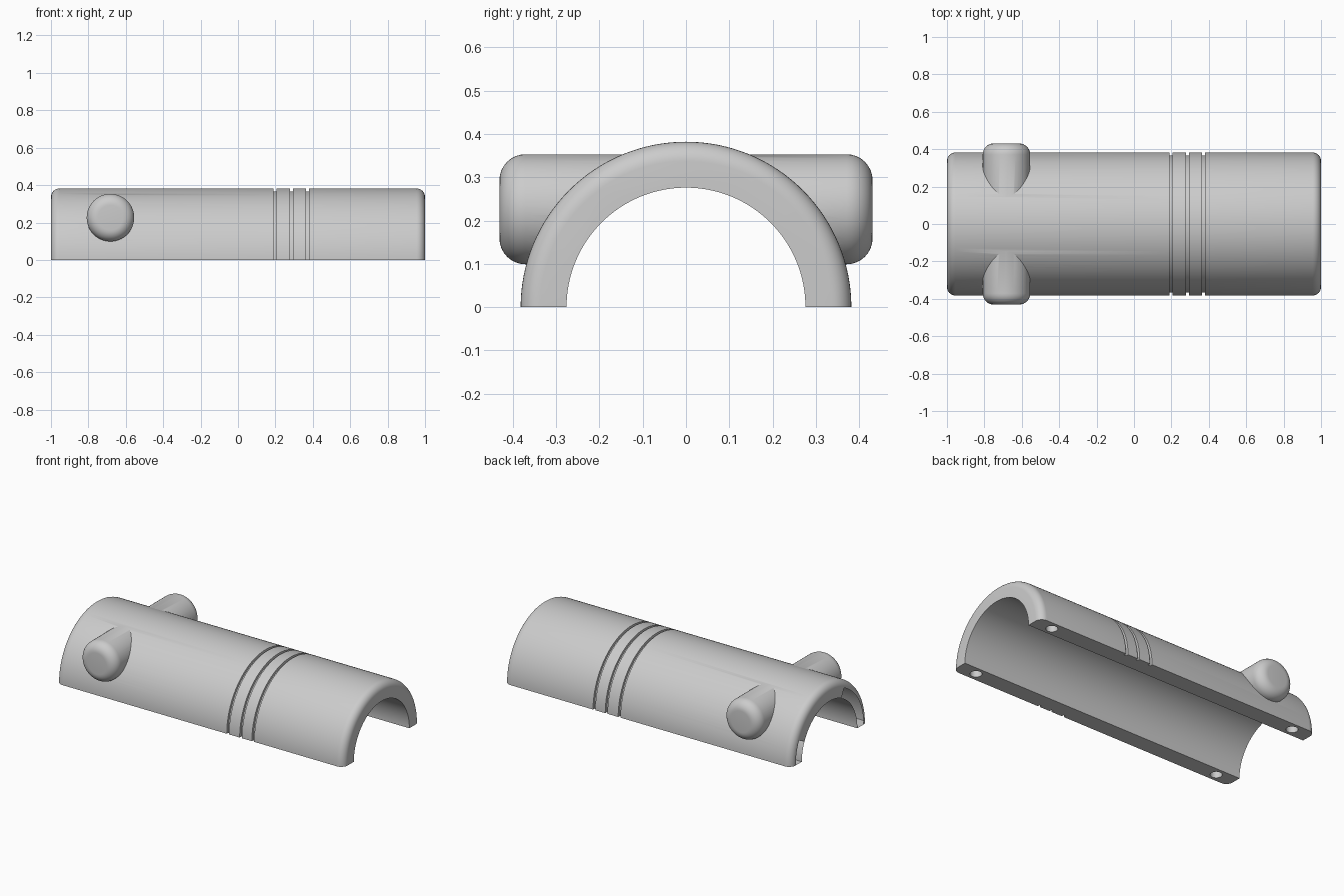
import bpy, bmesh, math
from mathutils import Matrix

cube = bpy.data.objects.get("Cube")
if cube:
    bpy.data.objects.remove(cube, do_unlink=True)

R_OUT, R_IN, HALF = 0.382, 0.276, 1.0

grey = bpy.data.materials.new("grey")
grey.use_nodes = True
colour = (0.6, 0.6, 0.6, 1)
grey.diffuse_color = colour
grey.node_tree.nodes["Principled BSDF"].inputs["Base Color"].default_value = colour


def arc(cx, cr, rad, a0, a1, n=8):
    """Points of a fillet arc, angles in degrees."""
    angles = [math.radians(a0 + (a1 - a0) * i / n) for i in range(n + 1)]
    return [(cx + rad * math.cos(a), cr + rad * math.sin(a)) for a in angles]


def lathe(name, profile, steps, matrix=Matrix()):
    """Revolve (axis position, radius) points around the x axis into a solid."""
    bm = bmesh.new()
    rings = []
    for i in range(steps):
        a = 2 * math.pi * i / steps
        rings.append([bm.verts.new((x, r * math.cos(a), r * math.sin(a)))
                      for x, r in profile])
    for i in range(steps):
        a, b = rings[i], rings[(i + 1) % steps]
        for j in range(len(profile) - 1):
            bm.faces.new((a[j], a[j + 1], b[j + 1], b[j]))
    for j in (0, -1):
        bm.faces.new([ring[j] for ring in rings])
    bmesh.ops.recalc_face_normals(bm, faces=bm.faces)
    bm.transform(matrix)
    mesh = bpy.data.meshes.new(name)
    bm.to_mesh(mesh)
    bm.free()
    mesh.materials.append(grey)
    obj = bpy.data.objects.new(name, mesh)
    bpy.context.collection.objects.link(obj)
    return obj


def combine(target, tool, operation):
    """Apply a boolean and remove the tool object."""
    bpy.context.view_layer.objects.active = target
    mod = target.modifiers.new(operation, 'BOOLEAN')
    mod.operation, mod.solver, mod.object = operation, 'EXACT', tool
    bpy.ops.object.modifier_apply(modifier=mod.name)
    bpy.data.objects.remove(tool, do_unlink=True)


# Round body with filleted ends and three narrow grooves
fillet = 0.045
profile = arc(-HALF + fillet, R_OUT - fillet, fillet, 180, 90)
for x in (0.197, 0.287, 0.372):
    w, floor = 0.008, R_OUT - 0.016
    profile += [(x - w, R_OUT), (x - w, floor), (x + w, floor), (x + w, R_OUT)]
profile += arc(HALF - fillet, R_OUT - fillet, fillet, 90, 0)
body = lathe("half_tube", profile, 128)

# Side pegs with rounded tips
peg_r, peg_f, peg_tip = 0.127, 0.06, 0.431
peg_profile = [(0.05, peg_r)] + arc(peg_tip - peg_f, peg_r - peg_f, peg_f, 90, 0)
for side in (1, -1):
    place = (Matrix.Translation((-0.682, 0, 0.226))
             @ Matrix.Rotation(side * math.pi / 2, 4, 'Z'))
    combine(body, lathe("peg", peg_profile, 64, place), 'UNION')

# Bore, then remove the lower half
combine(body, lathe("bore", [(-1.2, R_IN), (1.2, R_IN)], 128), 'DIFFERENCE')
bpy.ops.mesh.primitive_cube_add(size=3, location=(0, 0, -1.5))
combine(body, bpy.context.object, 'DIFFERENCE')

# Blind pin holes in the flat rails
for x in (-0.875, 0.875):
    for y in (-0.329, 0.329):
        place = Matrix.Translation((x, y, 0)) @ Matrix.Rotation(math.pi / 2, 4, 'Y')
        hole = lathe("pin_hole", [(-0.06, 0.034), (0.05, 0.034)], 32, place)
        combine(body, hole, 'DIFFERENCE')

# Smooth curved surfaces, keep crisp edges
bpy.ops.object.select_all(action='DESELECT')
body.select_set(True)
bpy.context.view_layer.objects.active = body
bpy.ops.object.shade_smooth_by_angle(angle=math.radians(30))
